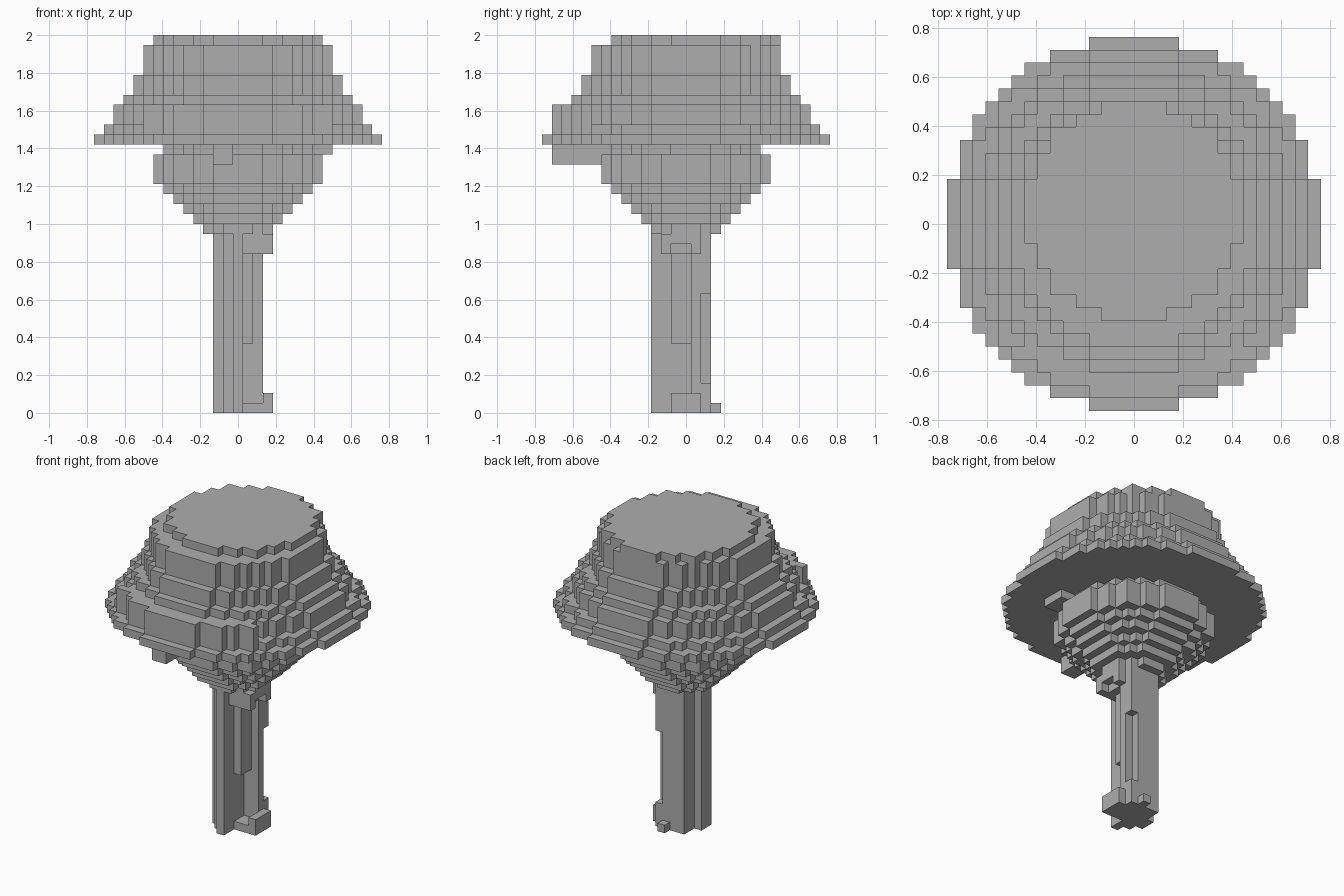
import bpy
import bmesh
from mathutils import Vector

UNIT = 2 / 38          # edge of one block; the model is 38 blocks tall

cube = bpy.data.objects.get("Cube")
if cube:
    bpy.data.objects.remove(cube, do_unlink=True)

grey = bpy.data.materials.new("plain_grey")
grey.use_nodes = True
grey.diffuse_color = (0.42, 0.42, 0.42, 1)
grey.node_tree.nodes["Principled BSDF"].inputs["Base Color"].default_value = (0.42, 0.42, 0.42, 1)


def disc(radius, z0, z1, cy=0):
    """Blocks of a round slab covering layers z0..z1."""
    n = int(radius) + 1
    return {(x, y + cy, z)
            for x in range(-n, n + 1) for y in range(-n, n + 1)
            for z in range(z0, z1 + 1) if x * x + y * y <= radius * radius}


def box(x0, x1, y0, y1, z0, z1):
    """Blocks of a box, both ends included."""
    return {(x, y, z) for x in range(x0, x1 + 1)
            for y in range(y0, y1 + 1) for z in range(z0, z1 + 1)}


# Stem: lobed column with a missing corner and a raised rib
stem = box(-1, -1, -2, 2, 0, 18) | box(0, 0, -3, 2, 0, 18)
stem |= box(1, 2, 1, 2, 0, 18) | box(-2, -2, -1, 0, 0, 18)
stem -= box(2, 2, 2, 2, 3, 11)
stem |= box(1, 1, -1, 0, 7, 17)

# Foot: small stepped root at the base
foot = box(1, 3, -1, 1, 0, 0) | box(3, 3, -1, 1, 1, 1) | box(2, 2, 1, 1, 1, 1)
foot |= box(1, 1, 3, 3, 0, 0)

# Collar: bracket where the stem meets the bowl
collar = disc(3.5, 18, 18) | box(1, 2, -2, 0, 16, 17)
collar |= box(3, 3, -2, 1, 17, 17) | box(3, 3, -2, -2, 16, 16) | box(3, 3, 1, 1, 16, 16)

# Bowl: stepped flare under the brim
bowl = disc(8.5, 23, 25) | disc(7.5, 26, 26)
for step in range(4):
    bowl |= disc(4.5 + step, 19 + step, 19 + step)
bowl |= box(8, 9, -4, -2, 26, 26)

# Spur: short bracket hanging below the front of the brim
spur = box(-2, -1, -13, -8, 25, 26)

# Brim and stepped crown
brim = disc(14.5, 27, 27) | disc(13.5, 28, 28)
crown = disc(12.5, 29, 30) | disc(11.5, 31, 31)
crown |= disc(10.5, 32, 33) | disc(9.5, 34, 36)
crown |= {c for c in disc(13.5, 29, 30) if c[1] <= -10}
top_cap = disc(8.5, 37, 37, cy=1)

parts = {"stem": stem, "foot": foot, "collar": collar, "bowl": bowl,
         "spur": spur, "brim": brim, "crown": crown, "top_cap": top_cap}
solid = set().union(*parts.values())


def build(name, cells):
    """Mesh the outward faces of the blocks, skipping faces buried in the solid."""
    bm = bmesh.new()
    for cell in cells:
        centre = Vector(cell) + Vector((0, 0, 0.5))
        for axis in range(3):
            for sign in (-1, 1):
                normal = Vector((0, 0, 0))
                normal[axis] = sign
                if tuple(int(v) for v in Vector(cell) + normal) in solid:
                    continue
                u = Vector((0, 0, 0))
                u[(axis + 1) % 3] = 0.5
                v = normal.cross(u)
                middle = centre + normal / 2
                corners = (-u - v, u - v, u + v, v - u)
                bm.faces.new([bm.verts.new((middle + c) * UNIT) for c in corners])
    bmesh.ops.remove_doubles(bm, verts=bm.verts, dist=UNIT / 100)
    mesh = bpy.data.meshes.new(name)
    bm.to_mesh(mesh)
    bm.free()
    mesh.materials.append(grey)
    bpy.context.collection.objects.link(bpy.data.objects.new(name, mesh))


used = set()
for part_name, part_cells in parts.items():
    build(part_name, part_cells - used)
    used |= part_cells
